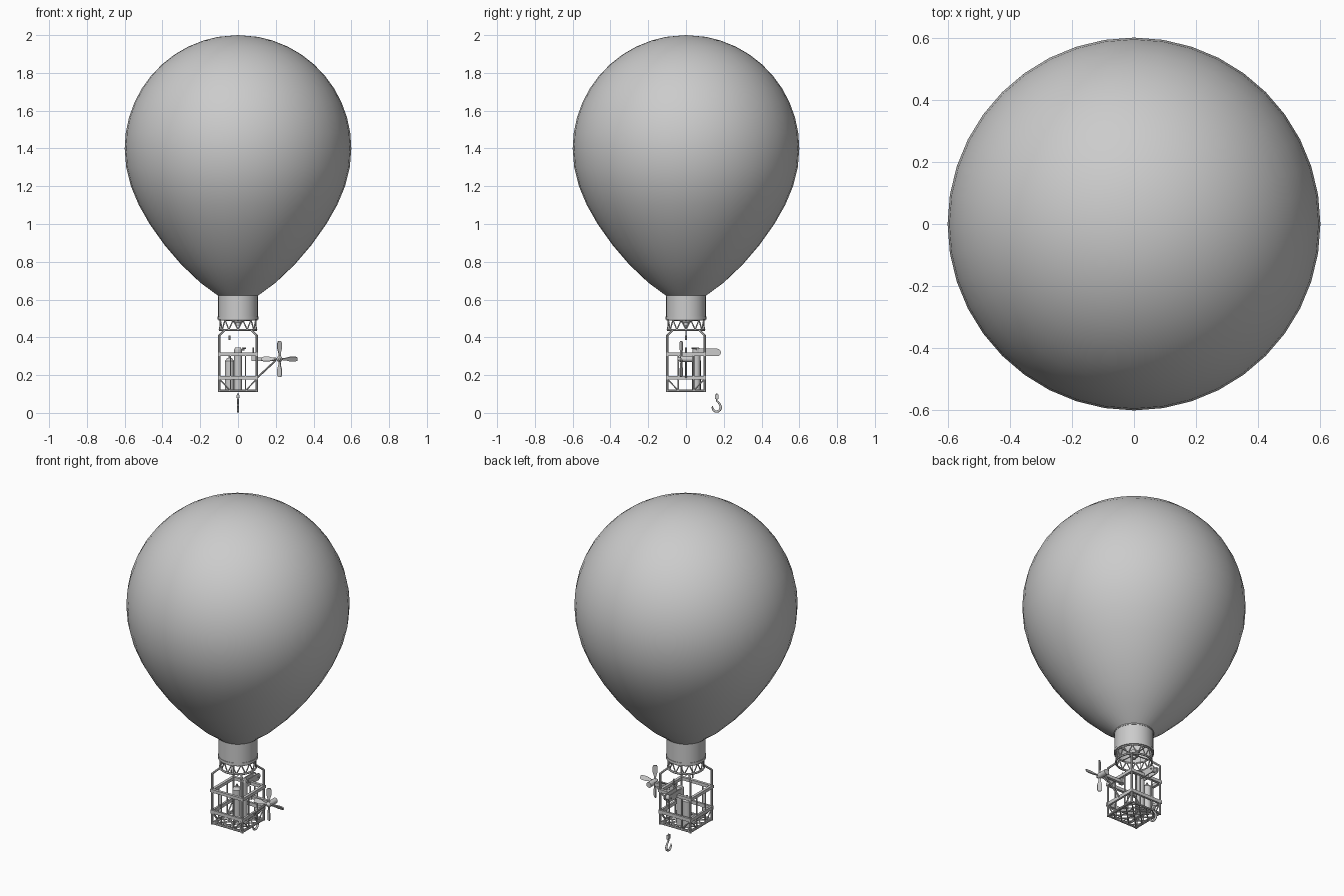
import bpy, bmesh
from math import sin, cos, pi, radians
from mathutils import Vector, Matrix

if "Cube" in bpy.data.objects:
    bpy.data.objects.remove(bpy.data.objects["Cube"])


def finish(name, bm, smooth=True):
    bmesh.ops.recalc_face_normals(bm, faces=bm.faces)
    me = bpy.data.meshes.new(name)
    bm.to_mesh(me)
    bm.free()
    ob = bpy.data.objects.new(name, me)
    bpy.context.collection.objects.link(ob)
    if smooth:
        bpy.ops.object.select_all(action='DESELECT')
        ob.select_set(True)
        bpy.context.view_layer.objects.active = ob
        bpy.ops.object.shade_smooth_by_angle(angle=radians(40))
    return ob


def bar(bm, a, b, r, n=8, r2=None):
    a, b = Vector(a), Vector(b)
    d = b - a
    m = Matrix.Translation((a + b) / 2) @ d.to_track_quat('Z', 'Y').to_matrix().to_4x4()
    bmesh.ops.create_cone(bm, cap_ends=True, segments=n, radius1=r,
                          radius2=r if r2 is None else r2, depth=d.length, matrix=m)


def box(bm, c, s, rot=Matrix()):
    m = Matrix.Translation(c) @ rot @ Matrix.Diagonal((*s, 1))
    bmesh.ops.create_cube(bm, size=1, matrix=m)


def lathe(bm, prof, n, closed=False):
    rings = [[bm.verts.new((r * cos(2 * pi * i / n), r * sin(2 * pi * i / n), z))
              for i in range(n)] for r, z in prof]
    pairs = list(zip(rings, rings[1:])) + ([(rings[-1], rings[0])] if closed else [])
    for p, q in pairs:
        for i in range(n):
            j = (i + 1) % n
            bm.faces.new((p[i], p[j], q[j], q[i]))
    return rings


def ring(bm, R, z, r, n=32):
    lathe(bm, [(R + r * cos(t * pi / 3), z + r * sin(t * pi / 3)) for t in range(6)], n, True)


# Balloon envelope: teardrop below, hemisphere above
bm = bmesh.new()
prof = [(.105, .62), (.2, .69), (.3, .785), (.39, .89), (.468, 1.0), (.525, 1.1), (.567, 1.2), (.592, 1.3)]
prof += [(.6 * cos(radians(t)), 1.4 + .6 * sin(radians(t))) for t in range(0, 88, 8)]
rings = lathe(bm, prof, 40)
top = bm.verts.new((0, 0, 2))
for i in range(40):
    bm.faces.new((rings[-1][i], rings[-1][(i + 1) % 40], top))
finish("envelope", bm)

# Open skirt with hems
bm = bmesh.new()
lathe(bm, [(.105, .495), (.105, .625), (.1, .625), (.1, .495)], 32, True)
lathe(bm, [(.108, .495), (.108, .51), (.099, .51), (.099, .495)], 32, True)
lathe(bm, [(.107, .615), (.107, .625), (.099, .625), (.099, .615)], 32, True)
finish("skirt", bm)

# Load ring and zigzag truss
bm = bmesh.new()
ring(bm, .097, .44, .006)
ring(bm, .099, .493, .005)
N = 12
for i in range(N):
    p = [Vector((.097 * cos(t), .097 * sin(t), z)) for t, z in
         ((2 * pi * i / N, .44), (2 * pi * (i + .5) / N, .493), (2 * pi * (i + 1) / N, .44))]
    bar(bm, p[0], p[1], .0035, 6)
    bar(bm, p[1], p[2], .0035, 6)
finish("load_ring_truss", bm)

# Burner under the skirt
bm = bmesh.new()
bar(bm, (0, 0, .475), (0, 0, .5), .022, 16, .034)
bar(bm, (0, 0, .462), (0, 0, .475), .012, 12)
for t in range(4):
    bar(bm, (0, 0, .487), (.099 * cos(t * pi / 2), .099 * sin(t * pi / 2), .493), .0035, 6)
bar(bm, (-.045, 0, .49), (-.045, 0, .41), .0015, 6)
bar(bm, (-.045, 0, .41), (-.045, 0, .385), .004, 8)
finish("burner_and_pull_cord", bm)

# Basket posts bending in to the load ring, plus mid uprights and lower braces
W = .099
bm = bmesh.new()
for k in range(4):
    R = Matrix.Rotation(k * pi / 2, 4, 'Z')
    def P(x, y, z):
        return R @ Vector((x, y, z))
    bar(bm, P(-W, -W, .11), P(-W, -W, .412), .006)
    bar(bm, P(-W, -W, .41), P(-.069, -.069, .44), .006)
    for x in (-.04, .04):
        bar(bm, P(x, -W, .115), P(x, -W, .305), .004, 6)
    bar(bm, P(-W, -W, .18), P(-.04, -W, .117), .0035, 6)
    bar(bm, P(W, -W, .18), P(.04, -W, .117), .0035, 6)
    bar(bm, P(-W, -W, .117), P(W, -W, .117), .006)
finish("basket_frame", bm)

# Square rails
bm = bmesh.new()
for s in (-1, 1):
    for z, h, d in ((.31, .018, .016), (.186, .02, .012)):
        box(bm, (0, s * W, z), (.214, d, h))
        box(bm, (s * W, 0, z), (d, .214, h))
finish("basket_rails", bm, False)

# Lattice floor
bm = bmesh.new()
for i in range(-3, 4):
    o = i * .045
    a = W - abs(o)
    e = .05 * i
    x0, x1 = max(-W, -W + e), min(W, W + e)
    bar(bm, (x0, x0 - e, .117), (x1, x1 - e, .117), .004, 6)
    bar(bm, (x0, e - x0, .117), (x1, e - x1, .117), .004, 6)
    if abs(i) < 3:
        bar(bm, (o, -W, .117), (o, W, .117), .004, 6)
finish("floor_lattice", bm)

# Fuel tank
bm = bmesh.new()
bar(bm, (-.045, .055, .12), (-.045, .055, .275), .024, 20)
bar(bm, (-.045, .055, .275), (-.045, .055, .29), .024, 20, .012)
bar(bm, (-.045, .055, .29), (-.045, .055, .303), .006, 8)
finish("fuel_tank", bm)

# Crane pillar, boom with rounded end, pulley and crank
bm = bmesh.new()
bar(bm, (0, .055, .117), (0, .055, .335), .021, 16)
bar(bm, (0, .055, .335), (0, .055, .345), .021, 16, .015)
for x in (-.014, .014):
    box(bm, (x, .105, .32), (.006, .12, .04))
    bar(bm, (x - .003, .165, .32), (x + .003, .165, .32), .02, 20)
bar(bm, (-.009, .165, .32), (.009, .165, .32), .014, 16)
bar(bm, (-.022, .165, .32), (.022, .165, .32), .005, 8)
bar(bm, (.015, .055, .335), (.035, .055, .335), .004, 8)
bar(bm, (.024, .055, .343), (.04, .03, .343), .004, 8)
finish("crane", bm)

# Hanging hook: block plus tapered curved hook
bm = bmesh.new()
box(bm, (0, .163, .086), (.011, .02, .025))
bar(bm, (-.007, .163, .088), (.007, .163, .088), .008, 12)
bar(bm, (0, .163, .098), (0, .163, .103), .004, 8)
finish("hook_block", bm)
cu = bpy.data.curves.new("hook", 'CURVE')
cu.dimensions = '3D'
cu.bevel_depth = .0065
cu.bevel_resolution = 2
cu.use_fill_caps = True
pts = [(.163, .078, .7), (.164, .062, .7), (.174, .053, .8)]
pts += [(.162 + .0225 * cos(radians(t)), .029 + .0225 * sin(radians(t)), r) for t, r in
        ((30, .9), (0, 1), (-35, 1), (-70, 1), (-105, 1), (-140, .9), (-175, .7), (-200, .35))]
sp = cu.splines.new('POLY')
sp.points.add(len(pts) - 1)
for p, (y, z, r) in zip(sp.points, pts):
    p.co = (0, y, z, 1)
    p.radius = r
sp.use_smooth = True
bpy.context.collection.objects.link(bpy.data.objects.new("hook", cu))

# Propeller outrigger, motor and control lever
C = Vector((.22, 0, .285))
bm = bmesh.new()
box(bm, (.145, 0, .285), (.11, .016, .018))
bar(bm, (.1, 0, .185), (.2, 0, .278), .005)
bar(bm, C + Vector((0, -.03, 0)), C + Vector((0, .035, 0)), .016, 16)
bar(bm, C + Vector((0, -.03, 0)), C + Vector((0, -.045, 0)), .016, 16, .005)
bar(bm, (.08, 0, .285), (.08, 0, .345), .004, 8)
box(bm, (.085, 0, .29), (.025, .03, .03))
finish("propeller_mount", bm)

# Four pitched paddle blades
bm = bmesh.new()
for k in range(4):
    M = Matrix.Translation(C + Vector((0, -.025, 0))) @ Matrix.Rotation(k * pi / 2, 4, 'Y') @ Matrix.Rotation(radians(30), 4, 'Z')
    outline = [(-.005, 0), (.005, 0), (.006, .03), (.013, .055), (.013, .085), (.008, .095),
               (-.008, .095), (-.013, .085), (-.013, .055), (-.006, .03)]
    f = bm.faces.new([bm.verts.new(M @ Vector((x, -.003, z))) for x, z in outline])
    g = bmesh.ops.extrude_face_region(bm, geom=[f])
    off = (M.to_3x3() @ Vector((0, .006, 0)))
    bmesh.ops.translate(bm, vec=off, verts=[v for v in g['geom'] if isinstance(v, bmesh.types.BMVert)])
finish("propeller_blades", bm, False)
